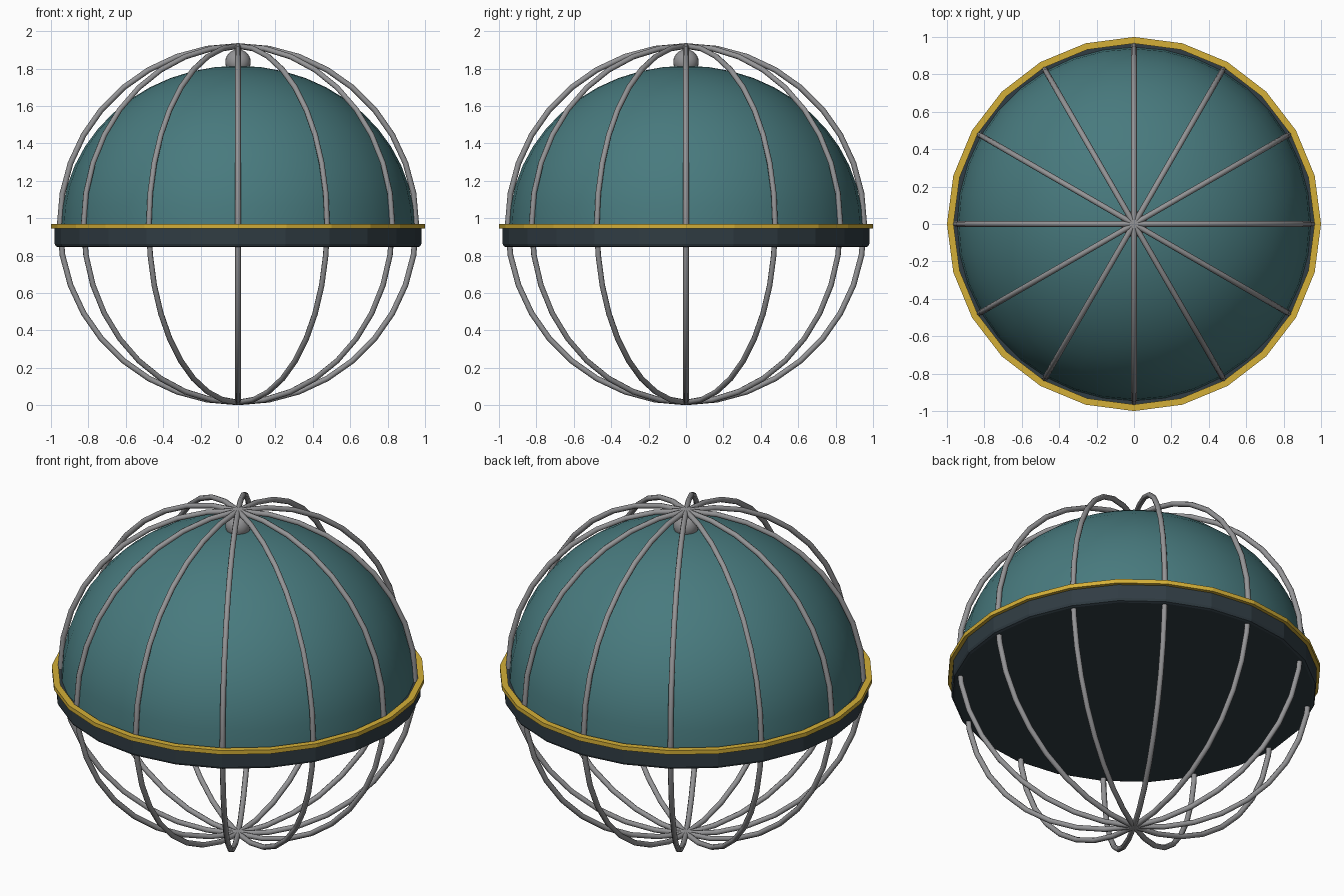
import bpy, bmesh, math
from mathutils import Matrix

if "Cube" in bpy.data.objects:
    bpy.data.objects.remove(bpy.data.objects["Cube"])


def srgb(r, g, b):
    return tuple(((c / 255 + 0.055) / 1.055) ** 2.4 for c in (r, g, b)) + (1,)


def material(name, rgb):
    m = bpy.data.materials.new(name)
    m.diffuse_color = srgb(*rgb)
    m.use_nodes = True
    m.node_tree.nodes["Principled BSDF"].inputs["Base Color"].default_value = m.diffuse_color
    return m


teal = material("teal", (72, 122, 126))
gold = material("gold", (212, 175, 55))
slate = material("dark_slate", (48, 60, 67))
steel = material("steel_grey", (148, 148, 150))


def finish(obj, name, mat, angle=None):
    obj.name = name
    obj.data.materials.append(mat)
    if angle:
        bpy.ops.object.select_all(action='DESELECT')
        obj.select_set(True)
        bpy.context.view_layer.objects.active = obj
        bpy.ops.object.shade_smooth_by_angle(angle=math.radians(angle))
    return obj


def lathe(name, profile, mat, sides, closed=False, angle=None):
    """Spin a (radius, z) profile about z; open profiles start and end on the axis."""
    bm = bmesh.new()
    vs = [bm.verts.new((r, 0, z)) for r, z in profile]
    pairs = list(zip(vs, vs[1:] + vs[:1])) if closed else list(zip(vs, vs[1:]))
    edges = [bm.edges.new(p) for p in pairs]
    bmesh.ops.spin(bm, geom=vs + edges, axis=(0, 0, 1), cent=(0, 0, 0),
                   angle=math.tau, steps=sides, use_duplicate=False)
    bmesh.ops.remove_doubles(bm, verts=bm.verts, dist=1e-4)
    bmesh.ops.recalc_face_normals(bm, faces=bm.faces)
    mesh = bpy.data.meshes.new(name)
    bm.to_mesh(mesh)
    bm.free()
    obj = bpy.data.objects.new(name, mesh)
    bpy.context.collection.objects.link(obj)
    return finish(obj, name, mat, angle)


MID = 0.968

# Faceted base drum with a softened lower edge
lathe("base_drum", [(0, 0.845), (0.962, 0.845), (0.974, 0.85), (0.98, 0.863),
                    (0.98, 0.952), (0, 0.952)], slate, 24)

# Gold trim ring around the top of the drum
lathe("trim_ring", [(0.965, 0.945), (1.0, 0.945), (1.0, 0.969), (0.965, 0.969)],
      gold, 24, closed=True)

# Flattened smooth dome
steps = 12
dome = [(0, 0.95)] + [(0.945 * math.cos(a), 0.95 + 0.865 * math.sin(a))
                      for a in (i * math.pi / 2 / steps for i in range(steps))] + [(0, 1.815)]
lathe("dome", dome, teal, 36, angle=40)

# Knob on the crown
bpy.ops.mesh.primitive_uv_sphere_add(segments=24, ring_count=12, radius=0.068,
                                     location=(0, 0, 1.835))
finish(bpy.context.object, "crown_knob", steel, 40)

# Six full hoops make the twelve cage ribs
for i in range(6):
    bpy.ops.mesh.primitive_torus_add(major_segments=36, minor_segments=8,
                                     major_radius=0.953, minor_radius=0.015)
    hoop = bpy.context.object
    hoop.data.transform(Matrix.Translation((0, 0, MID))
                        @ Matrix.Rotation(i * math.pi / 6, 4, 'Z')
                        @ Matrix.Rotation(math.pi / 2, 4, 'X'))
    finish(hoop, f"cage_hoop_{i + 1}", steel, 60)
